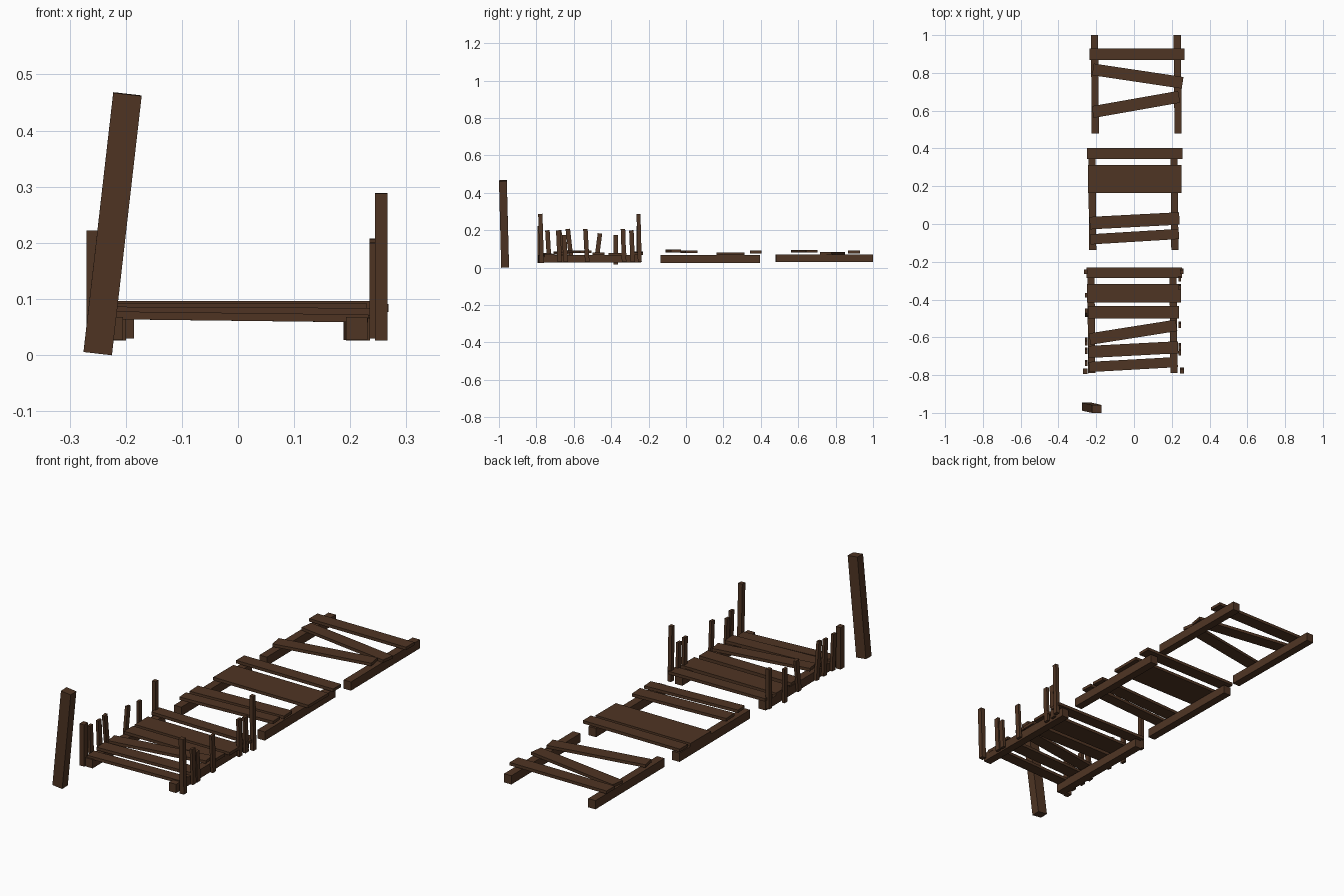
import bpy
import math
from mathutils import Matrix, Vector

wood = bpy.data.materials.new("dark brown wood")
wood.diffuse_color = (0.078, 0.035, 0.017, 1)


def box(name, centre, size, yaw=0.0, roll=0.0):
    """Plain timber block; yaw about z, roll about y, in degrees."""
    bpy.ops.mesh.primitive_cube_add(size=1)
    ob = bpy.context.object
    ob.name = name
    rot = Matrix.Rotation(math.radians(yaw), 4, 'Z') @ Matrix.Rotation(math.radians(roll), 4, 'Y')
    ob.data.transform(Matrix.Translation(centre) @ rot @ Matrix.Diagonal((*size, 1)))
    ob.data.materials.append(wood)
    return ob


def stake(name, base, top, wx, wy):
    """Upright timber leaning from base point to top point."""
    base, top = Vector(base), Vector(top)
    ob = box(name, (0, 0, 0.5), (wx, wy, 1))
    d = top - base
    lean = Vector((0, 0, 1)).rotation_difference(d).to_matrix().to_4x4()
    ob.data.transform(Matrix.Translation(base) @ lean @ Matrix.Diagonal((1, 1, d.length, 1)))


# Rails: left x, right x, y start, y end, z centre
sections = [
    ("front", -0.226, 0.209, -0.79, -0.24, 0.047),
    ("middle", -0.221, 0.214, -0.137, 0.395, 0.046),
    ("back", -0.207, 0.231, 0.48, 1.0, 0.050),
]
for name, xl, xr, y0, y1, z in sections:
    for side, x in (("left", xl), ("right", xr)):
        box(f"{name}_{side}_rail", (x, (y0 + y1) / 2, z), (0.038, y1 - y0, 0.041), yaw=0.5)

# Planks: x, y, z centre, length, width, yaw, roll
planks = [
    # back section
    (0.016, 0.898, 0.084, 0.505, 0.062, 0, 0),
    (0.020, 0.783, 0.077, 0.48, 0.062, -8.5, 0),
    (0.010, 0.633, 0.088, 0.465, 0.063, 10, 0),
    # middle section
    (0.003, 0.373, 0.084, 0.505, 0.060, 0, 0),
    (0.004, 0.238, 0.075, 0.495, 0.150, 0, 0),
    (0.003, 0.017, 0.085, 0.475, 0.066, 3, 0),
    (0.003, -0.067, 0.089, 0.470, 0.054, 3.5, 0),
    # front section
    (0.001, -0.257, 0.078, 0.505, 0.056, 0, 0.6),
    (0.000, -0.366, 0.072, 0.495, 0.098, 0, 0),
    (-0.003, -0.468, 0.074, 0.48, 0.066, 0, 0),
    (-0.005, -0.573, 0.086, 0.465, 0.061, 9, 0),
    (-0.004, -0.665, 0.078, 0.475, 0.064, 3, 0.3),
    (-0.004, -0.744, 0.068, 0.47, 0.054, 3.2, 0.7),
]
for i, (x, y, z, length, width, yaw, roll) in enumerate(planks):
    box(f"plank_{i + 1}", (x, y, z), (length, width, 0.014), yaw, roll)

# Corner posts of the front section
stake("front_left_post", (-0.258, -0.779, 0.025), (-0.258, -0.780, 0.222), 0.024, 0.029)
stake("back_left_post", (-0.255, -0.253, 0.035), (-0.255, -0.253, 0.222), 0.018, 0.022)
stake("front_right_post", (0.255, -0.771, 0.026), (0.255, -0.779, 0.288), 0.022, 0.023)
stake("back_right_post", (0.253, -0.247, 0.03), (0.253, -0.254, 0.288), 0.018, 0.021)

# Broken railing pickets: base y, top y, bottom z, top z
left_pickets = [(-0.731, -0.741, 0.03, 0.20), (-0.667, -0.677, 0.03, 0.20),
                (-0.612, -0.632, 0.03, 0.207), (-0.480, -0.460, 0.03, 0.183),
                (-0.376, -0.376, 0.016, 0.175)]
right_pickets = [(-0.675, -0.683, 0.03, 0.20), (-0.643, -0.652, 0.03, 0.175),
                 (-0.528, -0.538, 0.03, 0.207), (-0.331, -0.337, 0.03, 0.207),
                 (-0.285, -0.292, 0.03, 0.20)]
for side, x, rows in (("left", -0.252, left_pickets), ("right", 0.241, right_pickets)):
    for i, (yb, yt, z0, z1) in enumerate(rows):
        stake(f"{side}_picket_{i + 1}", (x, yb, z0), (x, yt, z1), 0.013, 0.024)

# Tall leaning mooring post
stake("leaning_post", (-0.250, -0.967, 0.003), (-0.197, -0.979, 0.465), 0.051, 0.042)
